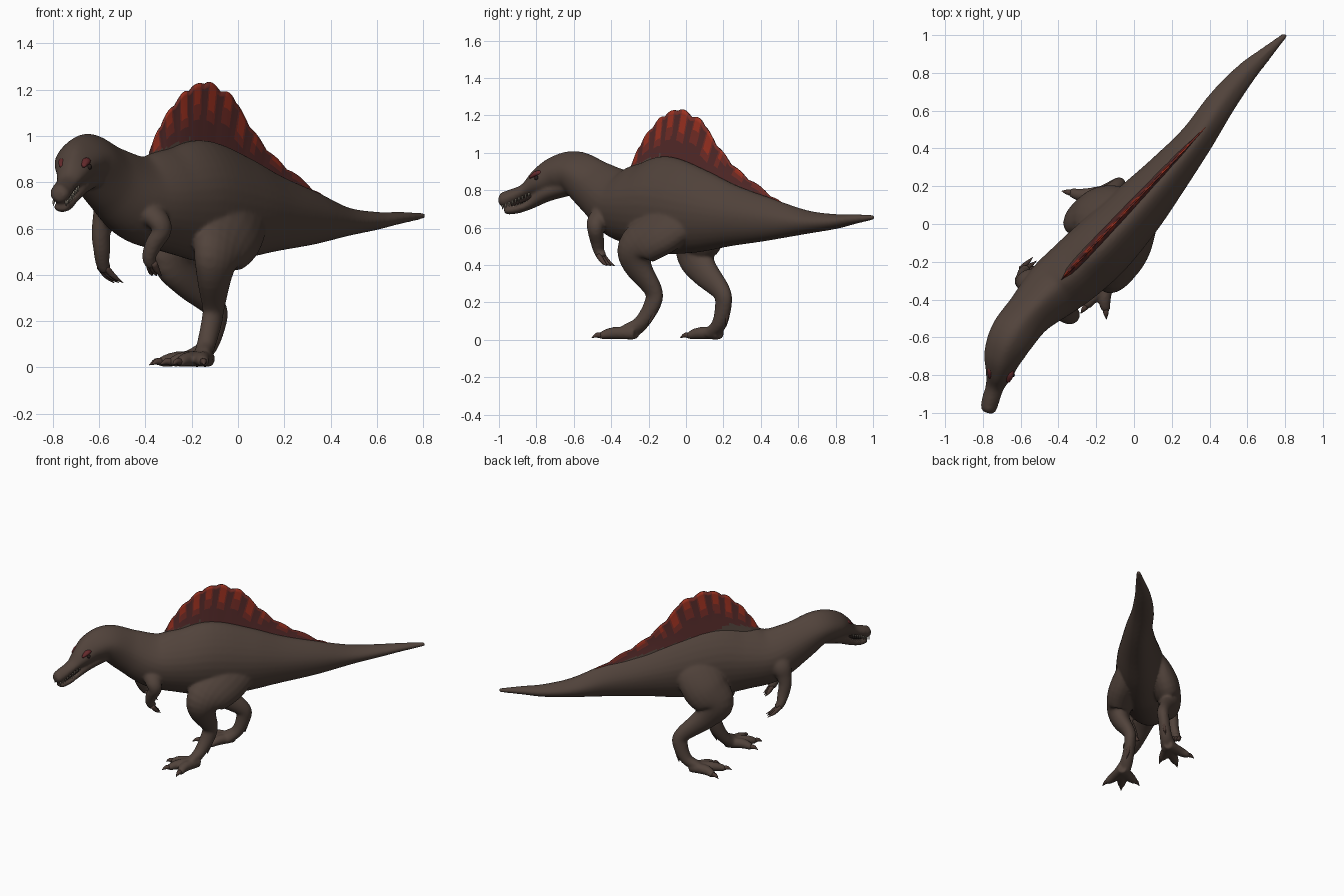
import bpy, bmesh, math
from mathutils import Vector

cube = bpy.data.objects.get("Cube")
if cube:
    bpy.data.objects.remove(cube)


def material(name, rgb):
    m = bpy.data.materials.new(name)
    m.use_nodes = True
    m.diffuse_color = (*rgb, 1)
    node = m.node_tree.nodes["Principled BSDF"]
    node.inputs["Base Color"].default_value = (*rgb, 1)
    node.inputs["Roughness"].default_value = 0.8
    return m


HIDE = material("brown hide", (.083, .056, .044))
MAROON = material("sail maroon", (.092, .024, .023))
BRICK = material("sail brick", (.18, .027, .02))
RED = material("sail red", (.35, .032, .015))
CLAW = material("dark claw", (.072, .043, .034))
CREST = material("crest red", (.125, .022, .024))
IVORY = material("tooth ivory", (.38, .33, .26))
DARK = material("mouth and eye dark", (.02, .012, .01))
UP = Vector((0, 0, 1))
FORE = Vector((-.69, -.72, .05))      # heading of the trunk
SIDE = Vector((.72, -.69, 0))         # the animal's own left


def spline(points, n):
    """Smooth path through points of any dimension."""
    p = [Vector(q) for q in points]
    p = [p[0] * 2 - p[1]] + p + [p[-1] * 2 - p[-2]]
    out = []
    for a, b, c, d in zip(p, p[1:], p[2:], p[3:]):
        for i in range(n):
            t = i / n
            out.append((b * 2 + (c - a) * t + (a * 2 - b * 5 + c * 4 - d) * t * t
                        + (b * 3 - a - c * 3 + d) * t ** 3) / 2)
    return out + [p[-2]]


def loft(bm, stations, ref=UP, sides=20, n=5, peak=0.0):
    """Closed tube through (x, y, z, half width, half height) stations."""
    st = spline(stations, n)
    pos = [Vector(s[:3]) for s in st]
    rings = []
    for i, s in enumerate(st):
        t = (pos[min(i + 1, len(pos) - 1)] - pos[max(i - 1, 0)]).normalized()
        across = t.cross(ref).normalized()
        up = across.cross(t)
        ring = []
        for k in range(sides):
            a = math.tau * k / sides
            w = max(s[3], .001) * math.cos(a) * (1 - peak * max(0, math.sin(a)) ** 2)
            ring.append(bm.verts.new(pos[i] + across * w + up * max(s[4], .001) * math.sin(a)))
        rings.append(ring)
    for r, q in zip(rings, rings[1:]):
        for k in range(sides):
            j = (k + 1) % sides
            bm.faces.new((r[k], r[j], q[j], q[k]))
    bm.faces.new(rings[0])
    bm.faces.new(rings[-1])


def finish(name, bm, *mats):
    bmesh.ops.recalc_face_normals(bm, faces=bm.faces)
    for f in bm.faces:
        f.smooth = True
    me = bpy.data.meshes.new(name)
    bm.to_mesh(me)
    bm.free()
    for m in mats:
        me.materials.append(m)
    ob = bpy.data.objects.new(name, me)
    bpy.context.collection.objects.link(ob)
    return ob


def claw(bm, base, tip, r, droop=.008):
    base, tip = Vector(base), Vector(tip)
    mid = (base + tip) / 2 + UP * droop
    ref = FORE if abs((tip - base).normalized().z) > .8 else UP
    loft(bm, [(*base, r, r), (*mid, r * .75, r * .75), (*tip, .001, .001)], ref, 8, 3)


skin = bmesh.new()
claws = bmesh.new()

# Trunk, neck and upper head, tail to snout
loft(skin, [
    (.803, 1.003, .656, .013, .014), (.69, .895, .645, .038, .027), (.59, .797, .633, .058, .04),
    (.463, .642, .63, .077, .064), (.327, .443, .645, .092, .115), (.167, .248, .665, .122, .165),
    (.01, .07, .69, .153, .225), (-.16, -.11, .72, .173, .262), (-.30, -.24, .72, .173, .225),
    (-.43, -.35, .73, .16, .19), (-.55, -.47, .81, .127, .15), (-.64, -.585, .89, .122, .12),
    (-.69, -.69, .885, .105, .1), (-.713, -.785, .845, .075, .07), (-.736, -.86, .80, .05, .037),
    (-.76, -.935, .765, .047, .04), (-.77, -.98, .748, .041, .04),
    (-.775, -1.0, .745, .024, .022)], sides=32, n=6, peak=.35)
# Lower jaw
loft(skin, [
    (-.66, -.63, .82, .08, .05), (-.70, -.74, .785, .066, .045), (-.733, -.83, .728, .046, .028),
    (-.75, -.90, .70, .041, .024), (-.762, -.955, .692, .034, .021), (-.765, -.972, .692, .018, .012)])

# Legs: hip to foot stations, then the toe tips
LEGS = [
    ([(-.05, .03, .78, .03, .08), (-.02, -.02, .70, .075, .17), (-.04, -.12, .60, .1, .17),
      (-.085, -.255, .495, .085, .132), (-.10, -.26, .40, .064, .09), (-.105, -.175, .265, .043, .055),
      (-.115, -.18, .19, .039, .05), (-.14, -.24, .09, .042, .04), (-.16, -.31, .04, .055, .035)],
     [(-.15, -.45), (-.25, -.43), (-.285, -.335)]),
    ([(-.10, .07, .78, .03, .08), (-.145, .075, .70, .07, .15), (-.21, .07, .58, .095, .155),
      (-.275, .045, .475, .078, .12), (-.215, .09, .375, .06, .085), (-.10, .188, .26, .043, .054),
      (-.095, .2, .19, .039, .05), (-.13, .18, .09, .042, .04), (-.19, .14, .04, .055, .035)],
     [(-.23, .02), (-.33, .04), (-.33, .165)]),
]
for leg, toes in LEGS:
    loft(skin, leg, FORE)
    ball = Vector(leg[-1][:3])
    heel = ball - FORE * .05
    for x, y in toes:
        tip = Vector((x, y, .024))
        way = (tip - ball).normalized()
        mid = ball.lerp(tip, .55)
        loft(skin, [(heel.x, heel.y, .035, .03, .034), (mid.x, mid.y, .036, .034, .033),
                    (*tip, .025, .022), (*(tip + way * .014), .012, .012)], sides=12)
        end = tip + way * .055
        claw(claws, tip, (end.x, end.y, .01), .017)
    # Spur behind the foot
    claw(claws, Vector(leg[-3][:3]) - FORE * .025 - UP * .02,
         Vector(leg[-2][:3]) - FORE * .05 - UP * .015, .016, 0)

# Arms: shoulder to hand
ARMS = [
    [(-.43, -.34, .74, .05, .07), (-.40, -.42, .685, .062, .075), (-.345, -.478, .635, .046, .055),
     (-.33, -.485, .59, .04, .045), (-.365, -.475, .53, .036, .04), (-.385, -.465, .475, .03, .03),
     (-.37, -.445, .44, .024, .028)],
    [(-.52, -.31, .75, .05, .07), (-.56, -.30, .69, .055, .068), (-.582, -.30, .63, .044, .052),
     (-.592, -.295, .57, .038, .043), (-.588, -.28, .51, .034, .04), (-.585, -.255, .45, .03, .03),
     (-.57, -.235, .42, .024, .028)],
]
for arm, drift in zip(ARMS, (Vector((.02, .045, -.045)), Vector((.055, .04, -.055)))):
    loft(skin, arm, FORE)
    hand = Vector(arm[-1][:3])
    for k in (-1, 0, 1):
        root = hand + SIDE * .014 * k
        claw(claws, root - drift * .3, root + drift + SIDE * .014 * k, .016, -.008)

body = finish("body", skin, HIDE)
remesh = body.modifiers.new("blend limbs", "REMESH")
remesh.mode = "VOXEL"
remesh.voxel_size = .0085
remesh.use_smooth_shade = True
relax = body.modifiers.new("relax", "SMOOTH")
relax.factor = .5
relax.iterations = 8
finish("claws", claws, CLAW)

# Sail: fanned columns from the spine to a scalloped edge
rim = spline([(-.295, .93), (-.25, 1.03), (-.2, 1.11), (-.14, 1.18), (-.09, 1.213), (-.03, 1.232),
              (.03, 1.2), (.09, 1.165), (.14, 1.08), (.2, .995), (.27, .915), (.35, .85),
              (.45, .775), (.54, .715)], 10)
foot = spline([(-.30, .86), (-.14, .92), (.0, .87), (.2, .78), (.52, .65)], 40)
cols, rows, period = len(rim), 14, 12


def sail_colour(i, f, centre):
    """Hide at the foot, red bars fading into maroon above it."""
    if centre.z < .99 - .4 * abs(centre.y + .14):
        return 0
    reach = (.42 if i < 45 else .5 if i < 90 else .72) + .1 * (i // period % 2)
    if 3 <= i % period <= 9 and f > reach:
        return 3 if f > reach + .16 and 4 <= i % period <= 8 else 2
    return 2 if f > .9 else 1


sail = bmesh.new()
layers = []
for face in (1, -1):
    grid = []
    for i, top in enumerate(rim):
        ends = min(1, i / 10, (cols - 1 - i) / 10)
        column = []
        for j in range(rows + 1):
            f = j / rows
            y, z = foot[round(i * (len(foot) - 1) / (cols - 1))].lerp(top, f)
            z += .014 * (abs(math.sin(math.pi * i / period)) - .6) * ends * f
            thick = face * (.004 + .026 * (1 - f) ** 1.3) * (.15 + .85 * ends)
            column.append(sail.verts.new(Vector((-.37 + (y + .28) * .944, y, z)) + SIDE * thick))
        grid.append(column)
    layers.append(grid)
    for i in range(cols - 1):
        for j in range(rows):
            q = sail.faces.new((grid[i][j], grid[i + 1][j], grid[i + 1][j + 1], grid[i][j + 1]))
            q.material_index = sail_colour(i, (j + .5) / rows, q.calc_center_median())
a, b = layers
for i in range(cols - 1):
    q = sail.faces.new((a[i][-1], a[i + 1][-1], b[i + 1][-1], b[i][-1]))
    q.material_index = sail_colour(i, 1, q.calc_center_median())
for i in (0, cols - 1):
    for j in range(rows):
        sail.faces.new((a[i][j], a[i][j + 1], b[i][j + 1], b[i][j])).material_index = 1
finish("sail", sail, HIDE, MAROON, BRICK, RED)

# Head details on both sides
aim = Vector((-.22, -.97, 0)).normalized()
across = aim.cross(UP)
crests, eyes, teeth, mouth = (bmesh.new() for _ in range(4))
for s in (-1, 1):
    brow = Vector((-.706, -.785, .89)) + across * s * .05
    front, back = brow + aim * .042 - UP * .022, brow - aim * .05 + UP * .006
    loft(crests, [(*back, .006, .006), (*brow, .021, .015), (*front, .008, .006)], sides=12)
    e = bmesh.ops.create_uvsphere(eyes, u_segments=12, v_segments=8, radius=.012)
    bmesh.ops.translate(eyes, verts=e["verts"], vec=brow + across * s * .015 - UP * .024)
    for k in range(9):
        t = k / 8
        root = Vector((-.77, -.975, .722)).lerp(Vector((-.733, -.83, .785)), t) + across * s * (.028 + .016 * t)
        claw(teeth, root, root - UP * .025, .005, 0)
        low = root - UP * (.03 + .012 * t) - aim * .022 - across * s * .006
        claw(teeth, low - UP * .006, low + UP * .014, .004, 0)
finish("brow_crests", crests, CREST)
finish("eyes", eyes, DARK)
finish("teeth", teeth, IVORY)
# Dark lining between the jaws
loft(mouth, [(-.70, -.72, .82, .05, .02), (-.733, -.84, .757, .034, .018), (-.756, -.93, .718, .022, .01)], sides=12)
finish("mouth_lining", mouth, DARK)
